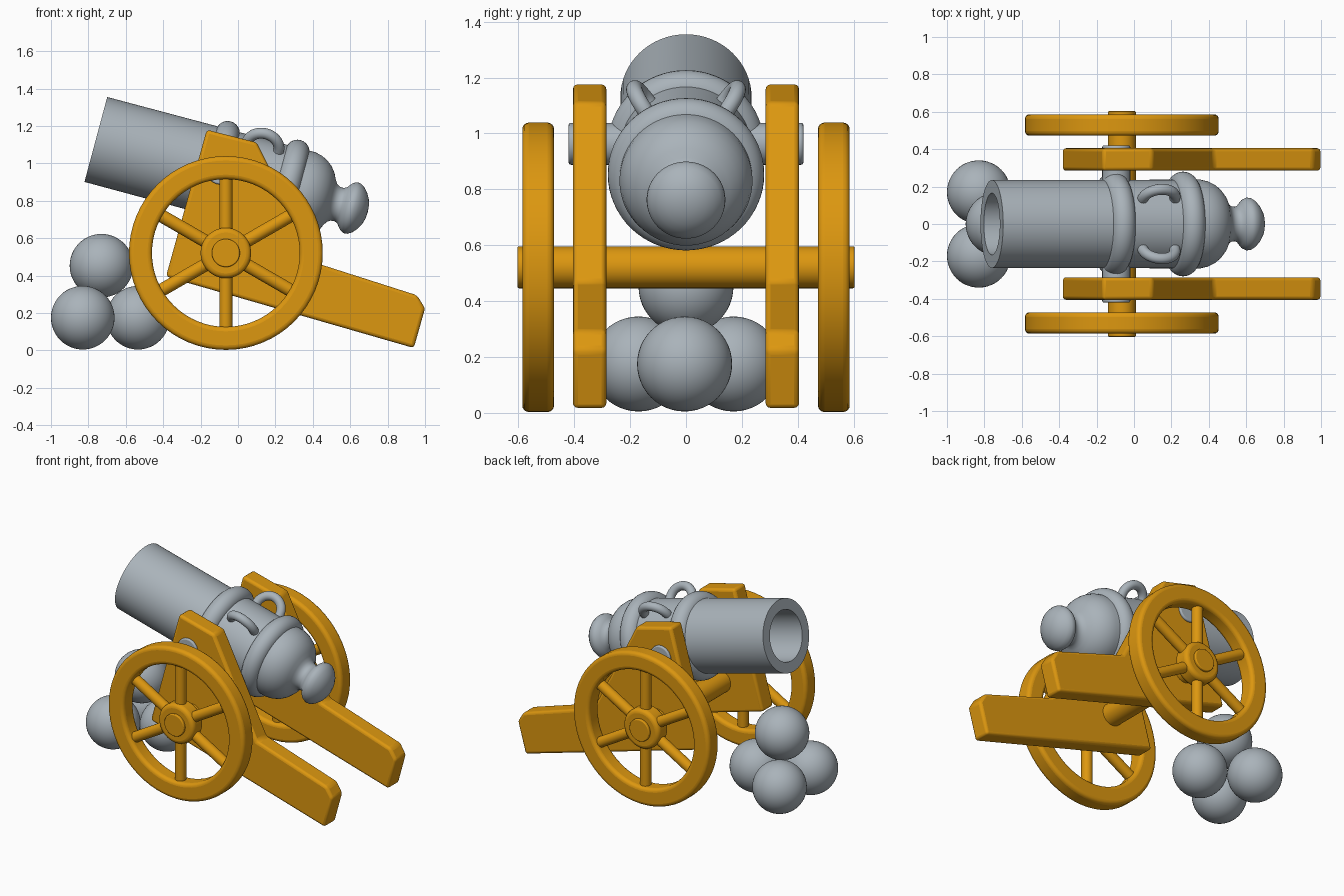
import bpy, bmesh, math
from mathutils import Matrix, Vector

cube = bpy.data.objects.get("Cube")
if cube:
    bpy.data.objects.remove(cube)


def material(name, rgb):
    m = bpy.data.materials.new(name)
    m.use_nodes = True
    m.diffuse_color = (*rgb, 1)
    m.node_tree.nodes["Principled BSDF"].inputs["Base Color"].default_value = (*rgb, 1)
    return m


IRON = material("grey iron", (0.40, 0.45, 0.49))
WOOD = material("orange wood", (0.72, 0.31, 0.005))


def finish(name, bm, mat, matrix=Matrix(), bevel=0, segments=3):
    bmesh.ops.recalc_face_normals(bm, faces=bm.faces)
    mesh = bpy.data.meshes.new(name)
    bm.to_mesh(mesh)
    bm.free()
    mesh.materials.append(mat)
    ob = bpy.data.objects.new(name, mesh)
    ob.matrix_world = matrix
    bpy.context.collection.objects.link(ob)
    if bevel:
        mod = ob.modifiers.new("rounded edges", "BEVEL")
        mod.width, mod.segments = bevel, segments
        mod.limit_method, mod.angle_limit = "ANGLE", math.radians(25)
    bpy.ops.object.select_all(action="DESELECT")
    ob.select_set(True)
    bpy.context.view_layer.objects.active = ob
    bpy.ops.object.shade_smooth_by_angle(angle=math.radians(35))
    return ob


def lathe(name, profile, mat, matrix, closed=False, steps=64, **kw):
    """Spin (x, radius) points around the local x axis."""
    bm = bmesh.new()
    verts = [bm.verts.new((x, 0, r)) for x, r in profile]
    pairs = list(zip(verts, verts[1:])) + ([(verts[-1], verts[0])] if closed else [])
    edges = [bm.edges.new(p) for p in pairs]
    bmesh.ops.spin(bm, geom=verts + edges, cent=(0, 0, 0), axis=(1, 0, 0),
                   angle=math.tau, steps=steps, use_duplicate=False)
    bmesh.ops.remove_doubles(bm, verts=bm.verts, dist=0.0005)
    return finish(name, bm, mat, matrix, **kw)


def cylinder(name, radius, half, mat, matrix, **kw):
    """Cylinder along the local x axis."""
    return lathe(name, [(-half, 0), (-half, radius), (half, radius), (half, 0)],
                 mat, matrix, steps=48, **kw)


def torus(name, major, minor, matrix):
    ring = [(minor * math.cos(a), major + minor * math.sin(a))
            for a in (math.tau * i / 24 for i in range(24))]
    return lathe(name, ring, IRON, matrix, closed=True)


ALONG_Y = Matrix.Rotation(math.pi / 2, 4, "Z")

# Barrel: local x runs from the muzzle to the knob
GUN = Matrix.Translation((-0.76, 0, 1.128)) @ Matrix.Rotation(math.radians(15), 4, "Y")
barrel = [(0.6, 0), (0.6, 0.165), (0, 0.165), (0, 0.235), (1.1, 0.237), (1.15, 0.238),
          (1.19, 0.229), (1.225, 0.212), (1.255, 0.188), (1.28, 0.156), (1.294, 0.125),
          (1.308, 0.105), (1.325, 0.094), (1.345, 0.092), (1.362, 0.099), (1.375, 0.115),
          (1.39, 0.132), (1.41, 0.141), (1.43, 0.139), (1.452, 0.125), (1.475, 0.1),
          (1.492, 0.07), (1.502, 0.035), (1.505, 0)]
lathe("barrel", barrel, IRON, GUN)
for name, t in (("trunnion_band", 0.672), ("breech_band", 1.058)):
    torus(name, 0.215, 0.065, GUN @ Matrix.Translation((t, 0, 0)))

# Lifting handles leaning outward, and the trunnion
for side, s in (("left", 1), ("right", -1)):
    lean = Matrix.Rotation(-s * math.radians(35), 4, "X")
    torus(side + "_handle", 0.088, 0.029,
          GUN @ lean @ Matrix.Translation((0.872, 0, 0.235)) @ ALONG_Y)
cylinder("trunnion", 0.075, 0.42, IRON,
         Matrix.Translation((-0.095, 0, 0.963)) @ ALONG_Y, bevel=0.008)

# Carriage cheeks
outline = [(-0.167, 1.18), (0.10, 1.112), (0.425, 0.465), (0.957, 0.295),
           (1.0, 0.225), (0.94, 0.013), (-0.385, 0.395)]
for name, y in (("back_cheek", 0.285), ("front_cheek", -0.405)):
    bm = bmesh.new()
    face = bm.faces.new([bm.verts.new((x, y, z)) for x, z in outline])
    solid = bmesh.ops.extrude_face_region(bm, geom=[face])
    moved = [v for v in solid["geom"] if isinstance(v, bmesh.types.BMVert)]
    bmesh.ops.translate(bm, verts=moved, vec=(0, 0.12, 0))
    finish(name, bm, WOOD, bevel=0.018)

# Axle and spoked wheels
HUB = Vector((-0.065, 0, 0.521))
cylinder("axle", 0.075, 0.603, WOOD, Matrix.Translation(HUB) @ ALONG_Y, bevel=0.006)
for side, s in (("back", 1), ("front", -1)):
    place = Matrix.Translation(HUB + Vector((0, s * 0.529, 0))) @ ALONG_Y
    h = 0.057
    lathe(side + "_wheel_rim", [(-h, 0.395), (-h, 0.518), (h, 0.518), (h, 0.395)],
          WOOD, place, closed=True, bevel=0.024, segments=4)
    cylinder(side + "_wheel_hub", 0.135, h, WOOD, place, bevel=0.026, segments=4)
    for i in range(6):
        spoke = (place @ Matrix.Rotation(i * math.tau / 6, 4, "X")
                 @ Matrix.Translation((0, 0, 0.26)) @ Matrix.Rotation(math.pi / 2, 4, "Y"))
        cylinder(f"{side}_wheel_spoke_{i + 1}", 0.035, 0.16, WOOD, spoke)

# Stack of cannonballs
for i, spot in enumerate([(-0.83, 0.17, 0.175), (-0.83, -0.17, 0.175),
                          (-0.535, -0.005, 0.175), (-0.73, 0, 0.453)]):
    bm = bmesh.new()
    bmesh.ops.create_uvsphere(bm, u_segments=48, v_segments=24, radius=0.17)
    finish(f"cannonball_{i + 1}", bm, IRON, Matrix.Translation(spot))
